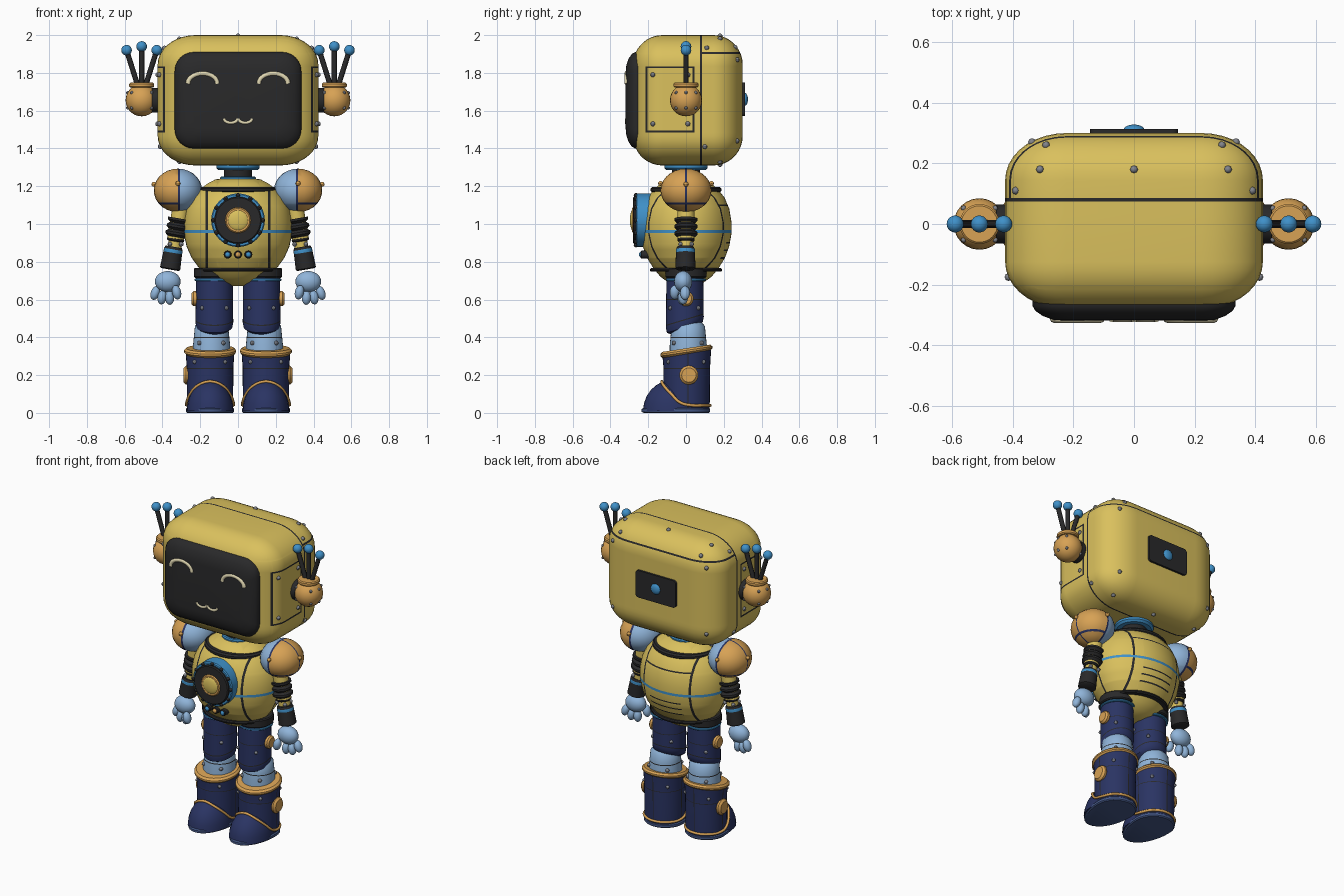
import bpy, bmesh, math
from math import pi, sin, cos
from mathutils import Matrix, Vector, Euler
from mathutils.bvhtree import BVHTree

if "Cube" in bpy.data.objects:
    bpy.data.objects.remove(bpy.data.objects["Cube"])

made = []


def material(name, *rgb):
    m = bpy.data.materials.new(name)
    m.use_nodes = True
    m.diffuse_color = (*rgb, 1)
    m.node_tree.nodes["Principled BSDF"].inputs["Base Color"].default_value = (*rgb, 1)
    return m


yellow = material("yellow paint", .70, .53, .11)
orange = material("orange paint", .68, .36, .09)
black = material("black rubber", .022, .022, .023)
blue = material("bright blue", .05, .28, .58)
pale = material("pale blue", .28, .46, .70)
navy = material("navy", .023, .034, .125)
slate = material("slate sole", .06, .10, .25)
grey = material("grey metal", .22, .23, .26)
cream = material("cream", .76, .69, .45)


def finish(name, bm, mat, loc=(0, 0, 0), scale=(1, 1, 1), rot=(0, 0, 0)):
    bm.transform(Matrix.LocRotScale(Vector(loc), Euler(rot), Vector(scale)))
    bmesh.ops.recalc_face_normals(bm, faces=bm.faces)
    me = bpy.data.meshes.new(name)
    bm.to_mesh(me)
    bm.free()
    me.materials.append(mat)
    ob = bpy.data.objects.new(name, me)
    bpy.context.collection.objects.link(ob)
    made.append(ob)
    return ob


def loft(name, rings, mat, **kw):
    bm = bmesh.new()
    rows = [[bm.verts.new(p) for p in ring] for ring in rings]
    for a, b in zip(rows, rows[1:]):
        for i in range(len(a)):
            j = (i + 1) % len(a)
            bm.faces.new((a[i], a[j], b[j], b[i]))
    bm.faces.new(rows[0])
    bm.faces.new(rows[-1])
    return finish(name, bm, mat, **kw)


def lathe(name, profile, mat, n=32, **kw):
    turn = [2 * pi * i / n for i in range(n)]
    return loft(name, [[(r * cos(t), r * sin(t), z) for t in turn] for r, z in profile], mat, **kw)


def drum(name, r, z0, z1, mat, b=.006, **kw):
    return lathe(name, [(r - b, z0), (r, z0 + b), (r, z1 - b), (r - b, z1)], mat, **kw)


def dome(name, r, h, mat, **kw):
    return lathe(name, [(r * cos(t), h * sin(t)) for t in (0, .25, .5, .75, 1, 1.25, 1.5)], mat, n=24, **kw)


def ball(name, loc, size, mat, **kw):
    bm = bmesh.new()
    bmesh.ops.create_uvsphere(bm, u_segments=24, v_segments=14, radius=1)
    return finish(name, bm, mat, loc=loc, scale=size, **kw)


def rounded(w, h, r, y, n=6):
    pts = []
    for k, (sx, sz) in enumerate(((1, 1), (-1, 1), (-1, -1), (1, -1))):
        for i in range(n + 1):
            t = (k + i / n) * pi / 2
            pts.append((sx * (w - r) + r * cos(t), y, sz * (h - r) + r * sin(t)))
    return pts


def dots(name, points, r, mat):
    bm = bmesh.new()
    for p in points:
        bmesh.ops.create_uvsphere(bm, u_segments=8, v_segments=6, radius=r, matrix=Matrix.Translation(p))
    return finish(name, bm, mat)


def tube(name, pts, r, mat, closed=False):
    cu = bpy.data.curves.new(name, 'CURVE')
    cu.dimensions, cu.bevel_depth, cu.bevel_resolution = '3D', r, 2
    cu.resolution_u, cu.use_fill_caps = 6, True
    sp = cu.splines.new('BEZIER')
    sp.bezier_points.add(len(pts) - 1)
    for b, p in zip(sp.bezier_points, pts):
        b.co, b.handle_left_type, b.handle_right_type = p, 'AUTO', 'AUTO'
    sp.use_cyclic_u = closed
    cu.materials.append(mat)
    bpy.context.collection.objects.link(bpy.data.objects.new(name, cu))


def cut(ob, *planes):
    bm = bmesh.new()
    bm.from_mesh(ob.data)
    for axis, pos, w in planes:
        no = Vector([i == axis for i in range(3)])
        for d in (-w, w):
            bmesh.ops.bisect_plane(bm, geom=bm.verts[:] + bm.edges[:] + bm.faces[:],
                                   plane_co=no * (pos + d), plane_no=no)
    bm.to_mesh(ob.data)
    bm.free()


def paint(ob, mat, rule):
    ob.data.materials.append(mat)
    for p in ob.data.polygons:
        if rule(*p.center):
            p.material_index = len(ob.data.materials) - 1


def surface(ob):
    tree = BVHTree.FromPolygons([v.co for v in ob.data.vertices], [p.vertices for p in ob.data.polygons])
    def hit(origin, direction):
        return tree.ray_cast(Vector(origin), Vector(direction))[0]
    return hit


def shear(ob, k, above=-9, below=9):
    for v in ob.data.vertices:
        if above < v.co.z < below:
            v.co.z += k * v.co.y


# Head shell with seams and side panels
bm = bmesh.new()
bmesh.ops.create_cube(bm, size=1, matrix=Matrix.Diagonal((.654, .58, .69, 1)))
bmesh.ops.bevel(bm, geom=bm.edges[:], offset=.155, segments=9, profile=.5, affect='EDGES')
head = finish("head", bm, yellow, loc=(0, .01, 1.655), scale=(1.3, 1, 1))
cut(head, (1, .08, .005), (2, 1.905, .005), (1, -.21, .005), (1, .04, .005), (2, 1.49, .005), (2, 1.83, .005))


def head_seam(x, y, z):
    if abs(y - .08) < .005 or (y > .08 and abs(z - 1.905) < .005):
        return True
    inside = abs(x) > .3 and -.215 < y < .045 and 1.485 < z < 1.835
    return inside and not (-.205 < y < .035 and 1.495 < z < 1.825)


paint(head, black, head_seam)
hit = surface(head)
studs = [hit((x, y, 3), (0, 0, -1)) for x, y in ((0, .18), (.31, .18), (-.31, .18), (.29, .26), (-.29, .26), (.39, .11), (-.39, .11))]
studs += [hit((x, .18, 0), (0, 0, 1)) for x in (-.31, 0, .31)]
for s in (1, -1):
    studs += [hit((2 * s, y, z), (-s, 0, 0)) for y, z in
              ((-.175, 1.53), (-.175, 1.79), (.01, 1.53), (.01, 1.79), (.27, 1.44), (.1, 1.41), (.27, 1.87))]
dots("head_rivets", [p for p in studs if p], .013, grey)

# Face screen, eyes and mouth
loft("face_screen", [rounded(.335 - d, .255 - d, .1 - d / 2, y) for d, y in
                     ((0, -.22), (0, -.27), (.01, -.287), (.035, -.304), (.07, -.316), (.1, -.319))],
     black, loc=(0, 0, 1.655))
for s, side in ((1, "left"), (-1, "right")):
    arc = [pi * i / 8 for i in range(9)]
    tube(side + "_eye", [(s * .187 + .078 * cos(t), -.313, 1.742 + .055 * sin(t)) for t in arc], .013, cream)
    tube(side + "_mouth", [(s * .038 + .036 * cos(t), -.315, 1.558 - .022 * sin(t)) for t in arc], .009, cream)

# Back plate
loft("back_plate", [rounded(.145, .088, .02, y) for y in (.28, .313)], black, loc=(0, 0, 1.66))
dome("back_light", .034, .016, blue, loc=(0, .312, 1.66), rot=(-pi / 2, 0, 0))

# Neck
drum("neck", .075, 1.2, 1.33, black)
drum("neck_upper_ring", .115, 1.285, 1.33, blue, b=.012)
drum("neck_lower_ring", .095, 1.232, 1.252, blue)

# Torso with seams, belt line and vents
torso = lathe("torso", [(.05, .672), (.11, .69), (.16, .72), (.205, .765), (.245, .82), (.272, .88), (.287, .95),
                        (.287, 1.01), (.273, 1.08), (.243, 1.14), (.2, 1.185), (.16, 1.215), (.12, 1.236), (.06, 1.245)],
              yellow, n=48, scale=(1, .84, 1))
vents = (.82, .86, .9)
cut(torso, (0, .165, .006), (0, -.165, .006), (2, .96, .008), (2, 1.1, .004), (1, 0, .005), (0, .11, 0), (0, -.11, 0),
    *[(2, z, .004) for z in vents])
paint(torso, black, lambda x, y, z: z < 1.19 and (
    abs(abs(x) - .165) < .006 or (abs(y) < .005 and abs(x) > .165) or (abs(z - 1.1) < .004 and y > .05 and abs(x) < .165)
    or (y > .05 and abs(x) < .11 and any(abs(z - v) < .004 for v in vents))))
paint(torso, blue, lambda x, y, z: abs(z - .96) < .008)
drum("collar", .203, 1.165, 1.197, black, b=.01, scale=(1, .92, 1))
drum("waist_ring", .213, .748, .766, black, scale=(1, .9, 1))

# Chest dial and lamps
for name, r, h, mat in (("dial_rim", .142, .085, blue), ("dial_face", .125, .1, black), ("dial_trim", .068, .106, orange)):
    drum(name, r, 0, h, mat, loc=(0, -.18, 1.02), rot=(pi / 2, 0, 0))
dome("dial_button", .057, .018, yellow, loc=(0, -.279, 1.02), rot=(pi / 2, 0, 0))
dots("dial_studs", [(.132 * cos(i * pi / 6), -.265, 1.02 + .132 * sin(i * pi / 6)) for i in range(12)], .012, black)
for i, mat in ((-1, blue), (0, orange), (1, blue)):
    drum("lamp_rim", .021, 0, .05, black, b=.004, n=16, loc=(i * .055, -.19, .838), rot=(pi / 2, 0, 0))
    dome("lamp", .014, .01, mat, loc=(i * .055, -.239, .838), rot=(pi / 2, 0, 0))

for s, side in ((1, "left_"), (-1, "right_")):
    out = (0, s * pi / 2, 0)

    # Ear pod with antennae
    drum(side + "ear_mount", .065, 0, .06, black, loc=(s * .4, 0, 1.655), rot=out)
    ball(side + "ear_pod", (s * .51, 0, 1.655), (.085,) * 3, orange)
    drum(side + "ear_collar", .066, 1.722, 1.748, orange, loc=(s * .51, 0, 0))
    dots(side + "ear_rivets", [(s * .51 + .084 * cos(a) * cos(b), .084 * sin(a) * cos(b), 1.655 + .084 * sin(b))
                               for a in (pi / 4, 3 * pi / 4, 5 * pi / 4, 7 * pi / 4, 0, pi) for b in (-.5, .5)], .009, grey)
    for i in (-1, 0, 1):
        tip = (s * .51 + i * .08, 0, 1.94 - .02 * abs(i))
        tube(side + "antenna", [(s * .51 + i * .02, 0, 1.73), tip], .014, black)
        ball(side + "antenna_tip", tip, (.028,) * 3, blue)

    # Shoulder, outer half orange and inner half pale
    sh = ball(side + "shoulder", (s * .318, 0, 1.178), (.128, .135, .115), pale)
    cut(sh, (0, s * .312, .006), (2, 1.108, .005), (1, 0, .004))
    paint(sh, orange, lambda x, y, z: abs(x) > .318)
    paint(sh, navy, lambda x, y, z: abs(abs(x) - .312) < .006 or (abs(x) > .312 and (abs(z - 1.108) < .005 or abs(y) < .004)))
    dots(side + "shoulder_rivets", [(s * .318, -.135, 1.215), (s * .318, .135, 1.215), (s * .445, 0, 1.21)], .013, orange)

    # Arm
    tilt = dict(rot=(0, -s * .17, 0))
    drum(side + "upper_arm", .045, -.1, .08, yellow, loc=(s * .315, 0, 1.01), **tilt)
    lathe(side + "elbow_bellows", [(.061 if i % 3 else .046, -.05 + i * .0125) for i in range(9)], black,
          n=24, loc=(s * .318, 0, .98), **tilt)
    drum(side + "elbow_joint", .036, -.06, .06, yellow, loc=(s * .33, 0, .91), **tilt)
    drum(side + "elbow_ring", .046, -.01, .01, black, loc=(s * .33, 0, .917), **tilt)
    dots(side + "elbow_studs", [(s * .33 + .042 * cos(a), .042 * sin(a), .893) for a in (.8, 2.4, 3.9, 5.5)], .012, grey)
    cuff = lathe(side + "forearm_cuff", [(.045, -.062), (.054, -.056), (.05, .028), (.05, .034), (.05, .046), (.044, .06)],
                 black, n=24)
    paint(cuff, blue, lambda x, y, z: .03 < z < .045)
    cuff.data.transform(Matrix.LocRotScale(Vector((s * .35, -.003, .82)), Euler((0, -s * .17, 0)), None))

    # Hand
    ball(side + "palm", (s * .372, -.015, .695), (.068, .048, .056), pale)
    for n, (x, y, z) in enumerate(((.438, -.005, .635), (.402, -.015, .612), (.362, -.02, .61), (.325, -.06, .638))):
        ball(side + ("thumb" if n == 3 else "finger"), (s * x, y, z), (.024, .026, .038), pale, rot=(0, -s * (x - .37) * 5, 0))

    # Thigh
    x = s * .125
    thigh = lathe(side + "thigh", [(.075, .44), (.095, .455), (.1, .48), (.099, .6), (.097, .75), (.08, .77)], navy,
                  loc=(x, -.006, 0))
    cut(thigh, (2, .495, .003), (2, .6, .002))
    paint(thigh, black, lambda x, y, z: abs(z - .495) < .003 or abs(z - .6) < .002)
    shear(thigh, .3, below=.55)
    drum(side + "thigh_band", .109, .715, .768, black, loc=(x, 0, 0))
    drum(side + "thigh_blue_band", .106, .698, .712, blue, b=.004, loc=(x, 0, 0))
    drum(side + "thigh_knob", .04, 0, .035, orange, b=.01, n=24, loc=(s * .21, 0, .605), rot=out)
    dots(side + "thigh_rivets", [(x + .1 * cos(a), .1 * sin(a) - .006, .555) for a in (.8, 2.3, 4, 5.4)], .011, grey)

    # Shin
    x = s * .14
    shin = lathe(side + "shin", [(.1, .28), (.098, .36), (.093, .41), (.088, .46), (.07, .48)], pale, loc=(x, .012, 0))
    cut(shin, (2, .4, .003))
    paint(shin, black, lambda x, y, z: abs(z - .4) < .003)
    dots(side + "shin_rivets", [(x + .098 * cos(a), .012 + .098 * sin(a), .37) for a in (.8, 2.3, 4, 5.4)], .012, grey)

    # Boot
    x = s * .148
    shaft = lathe(side + "boot_shaft", [(.12, .015), (.122, .06), (.124, .25), (.13, .33), (.108, .335), (.104, .3)],
                  navy, loc=(x, .004, 0))
    cut(shaft, (1, .01, .003), (0, x, .003), (2, .235, .002))
    paint(shaft, black, lambda px, y, z: z < .3 and (abs(y - .01) < .003 or (abs(px - x) < .003 and y > 0) or abs(z - .235) < .002))
    shear(shaft, .15, above=.28)
    rim = drum(side + "boot_rim", .138, .31, .342, orange, b=.011, loc=(x, .002, 0))
    shear(rim, .15)
    dome(side + "boot_toe", .124, .165, navy, loc=(x, -.07, .01), scale=(1, 1.27, 1))
    sole = drum(side + "sole", .128, 0, .026, slate, loc=(x, 0, 0))
    for v in sole.data.vertices:
        if v.co.y < 0:
            v.co.y *= 1.84
    half = ((.065, -.118, .145), (.105, -.078, .1), (.123, -.03, .055), (.121, .03, .04), (.085, .094, .04))
    loop = [(0, -.128, .166), *half, (0, .128, .04)] + [(-a, b, c) for a, b, c in reversed(half)]
    tube(side + "boot_trim", [(x + a, b, c) for a, b, c in loop], .008, orange, closed=True)
    drum(side + "boot_knob", .05, 0, .035, orange, b=.012, n=24, loc=(x + s * .105, .015, .2), rot=out)
    dots(side + "boot_rivets", [(x + .125 * cos(a), .004 + .125 * sin(a), .27) for a in (.8, 2.3, 4, 5.4)], .011, grey)

# Smooth shading with sharp edges kept
bpy.ops.object.select_all(action='DESELECT')
for ob in made:
    ob.select_set(True)
bpy.context.view_layer.objects.active = made[0]
bpy.ops.object.shade_smooth_by_angle(angle=math.radians(38))
